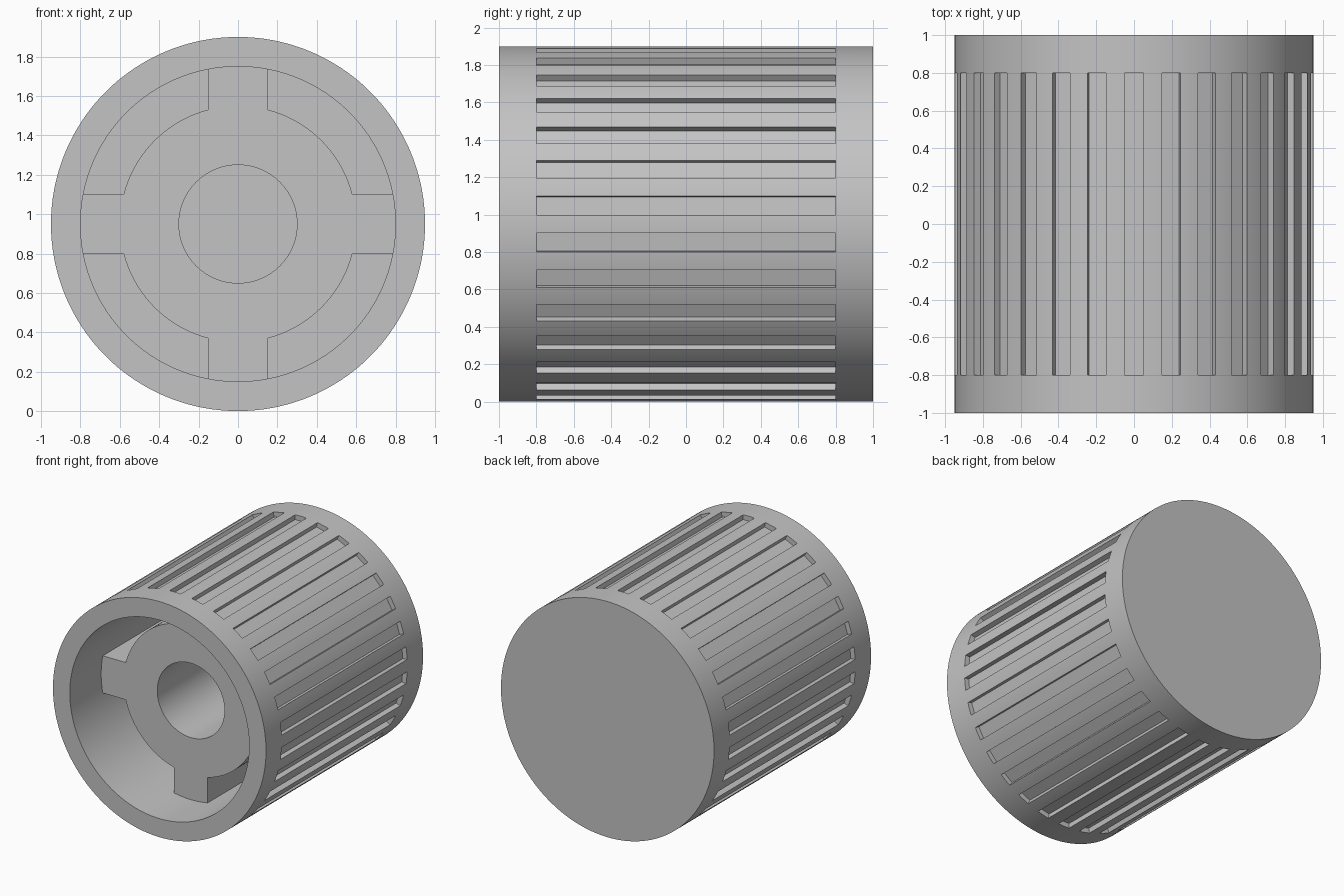
import bpy
import bmesh
from math import pi, radians, sin, cos, asin
from mathutils import Matrix

if "Cube" in bpy.data.objects:
    bpy.data.objects.remove(bpy.data.objects["Cube"])

R = 0.95            # outer radius, also the height of the axis
BORE = 0.8          # inner radius of the skirt
HUB = 0.6           # hub radius
HALF_ARM = 0.15     # half width of a hub arm
FLOOR = 0.8         # depth where the bore ends
AXIS = Matrix.Translation((0, 0, R))

grey = bpy.data.materials.new("mid grey")
grey.use_nodes = True
grey.diffuse_color = (0.55, 0.55, 0.55, 1)
grey.node_tree.nodes["Principled BSDF"].inputs["Base Color"].default_value = (0.55, 0.55, 0.55, 1)


def make_object(name, bm):
    bmesh.ops.recalc_face_normals(bm, faces=bm.faces)
    mesh = bpy.data.meshes.new(name)
    bm.to_mesh(mesh)
    bm.free()
    mesh.materials.append(grey)
    obj = bpy.data.objects.new(name, mesh)
    bpy.context.collection.objects.link(obj)
    return obj


def cylinder(name, radius, y0, y1, segments=180):
    bm = bmesh.new()
    place = AXIS @ Matrix.Translation((0, (y0 + y1) / 2, 0)) @ Matrix.Rotation(pi / 2, 4, 'X')
    bmesh.ops.create_cone(bm, cap_ends=True, segments=segments, radius1=radius,
                          radius2=radius, depth=y1 - y0, matrix=place)
    return make_object(name, bm)


def activate(obj):
    bpy.ops.object.select_all(action='DESELECT')
    obj.select_set(True)
    bpy.context.view_layer.objects.active = obj


def cut(obj, cutter):
    cutter.hide_render = True
    mod = obj.modifiers.new("cut", 'BOOLEAN')
    mod.operation = 'DIFFERENCE'
    mod.solver = 'EXACT'
    mod.object = cutter
    activate(obj)
    bpy.ops.object.modifier_apply(modifier=mod.name)
    bpy.data.objects.remove(cutter)


# Knob body: closed at the back, open skirt at the front
body = cylinder("knob_body", R, -1, 1)
cut(body, cylinder("bore_cutter", BORE, -1.2, FLOOR))

# Ring of thirty grip grooves
bm = bmesh.new()
for i in range(30):
    place = (AXIS @ Matrix.Rotation(radians(6 + 12 * i), 4, 'Y')
             @ Matrix.Translation((R, 0, 0)) @ Matrix.Diagonal((0.08, 1.6, 0.1, 1)))
    bmesh.ops.create_cube(bm, size=1, matrix=place)
cut(body, make_object("groove_cutter", bm))

# Recessed hub with four arms reaching the skirt
bm = bmesh.new()
start = asin(HALF_ARM / HUB)
tip = BORE + 0.02
steps = 32
outline = []
for q in range(4):
    arc = [start + (pi / 2 - 2 * start) * k / steps for k in range(steps + 1)]
    points = [(tip, -HALF_ARM), (tip, HALF_ARM)] + [(HUB * cos(a), HUB * sin(a)) for a in arc]
    c, s = round(cos(q * pi / 2)), round(sin(q * pi / 2))
    outline += [bm.verts.new((x * c - z * s, -0.6, R + x * s + z * c)) for x, z in points]
face = bm.faces.new(outline)
extruded = bmesh.ops.extrude_face_region(bm, geom=[face], use_keep_orig=True)["geom"]
bmesh.ops.translate(bm, vec=(0, FLOOR + 0.62, 0),
                    verts=[v for v in extruded if isinstance(v, bmesh.types.BMVert)])
hub = make_object("hub", bm)

# Shaft hole
cut(hub, cylinder("shaft_cutter", 0.3, -0.8, FLOOR, 96))

for obj in (body, hub):
    activate(obj)
    bpy.ops.object.shade_smooth_by_angle(angle=radians(30))
